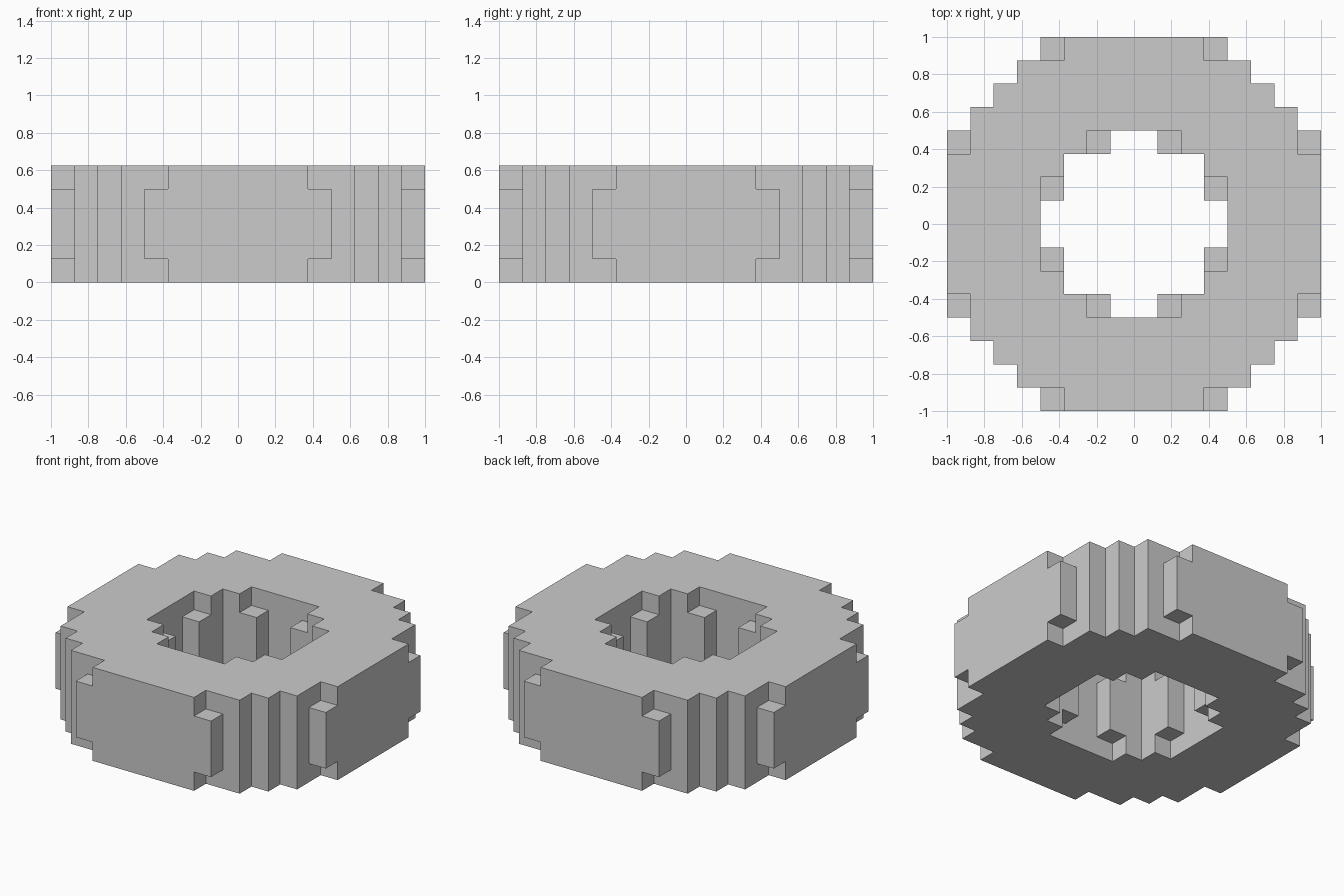
import bpy, bmesh
from mathutils import Vector

if "Cube" in bpy.data.objects:
    bpy.data.objects.remove(bpy.data.objects["Cube"])

CELL = 0.125
N, LAYERS = 8, 5          # blocks per half width, blocks in height

# half widths in blocks for each row, counted from the centre line outward
OUTER = {"cap": [8, 8, 8, 7, 7, 6, 5, 3], "mid": [8, 8, 8, 8, 7, 6, 5, 4]}
HOLE = {"cap": [4, 4, 3, 2, 0, 0, 0, 0], "mid": [4, 3, 3, 1, 0, 0, 0, 0]}


def ring_blocks():
    """Filled blocks of the ring; top and bottom layers are slightly narrower."""
    blocks = set()
    for k in range(LAYERS):
        kind = "cap" if k in (0, LAYERS - 1) else "mid"
        for j in range(N):
            for i in range(HOLE[kind][j], OUTER[kind][j]):
                # mirror the quarter plan across x and y
                for x in (i, -1 - i):
                    for y in (j, -1 - j):
                        blocks.add((x, y, k))
    return blocks


def block_mesh(name, blocks):
    """One outer skin around all blocks, without internal faces."""
    bm = bmesh.new()
    corners = {}

    def corner(p):
        key = tuple(round(c) for c in p)
        if key not in corners:
            corners[key] = bm.verts.new(Vector(key) * CELL)
        return corners[key]

    for b in sorted(blocks):
        for axis in range(3):
            for side in (0, 1):
                step = [0, 0, 0]
                step[axis] = 1 if side else -1
                if tuple(b[a] + step[a] for a in range(3)) in blocks:
                    continue
                u, v = (axis + 1) % 3, (axis + 2) % 3
                loop = []
                for du, dv in ((0, 0), (1, 0), (1, 1), (0, 1)):
                    p = list(b)
                    p[axis] += side
                    p[u] += du
                    p[v] += dv
                    loop.append(corner(p))
                bm.faces.new(loop if side else loop[::-1])

    mesh = bpy.data.meshes.new(name)
    bm.to_mesh(mesh)
    bm.free()
    obj = bpy.data.objects.new(name, mesh)
    bpy.context.collection.objects.link(obj)
    return obj


# blocky ring
block_mesh("block_ring", ring_blocks())
